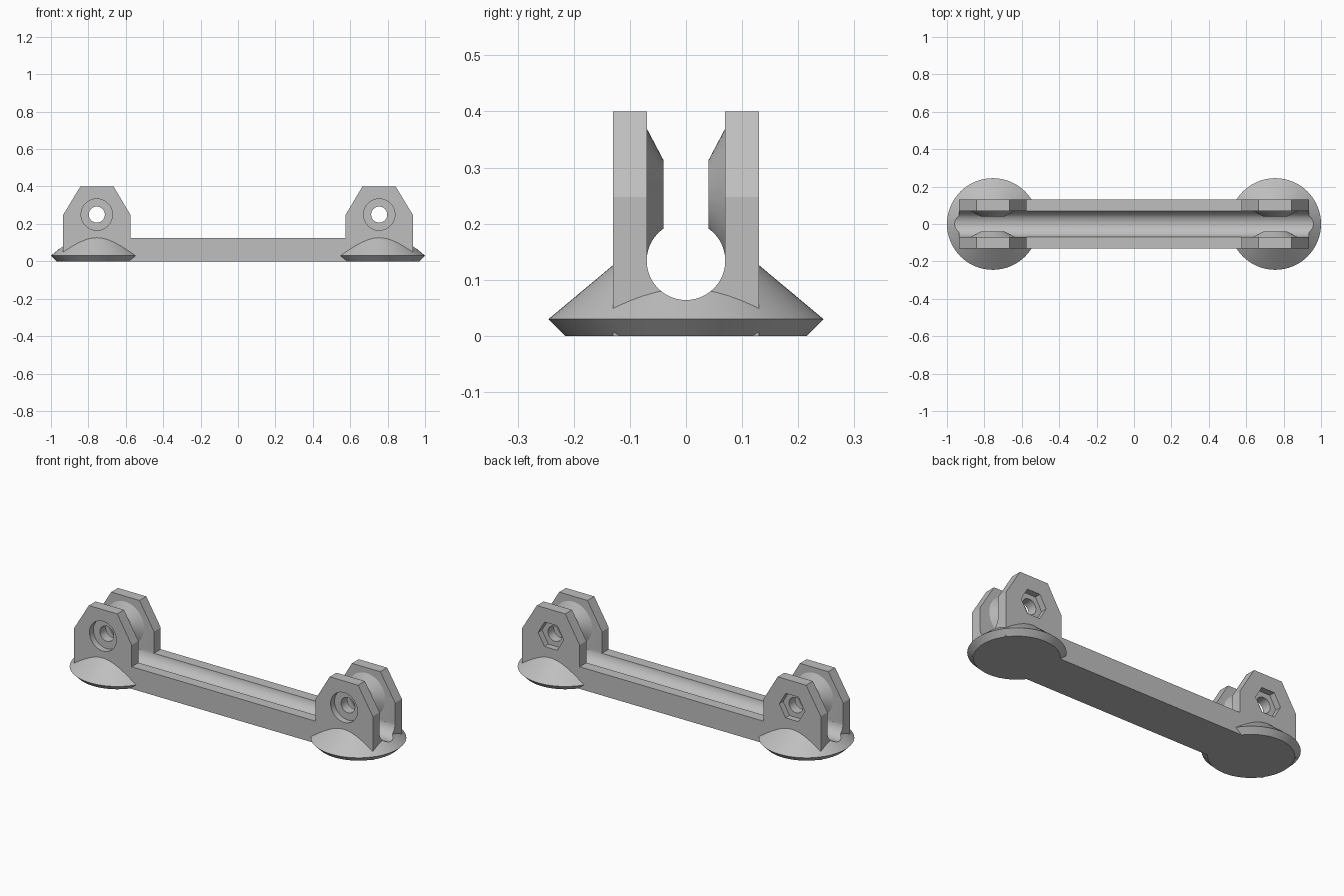
import bpy, bmesh, math
from mathutils import Matrix, Vector

if "Cube" in bpy.data.objects:
    bpy.data.objects.remove(bpy.data.objects["Cube"], do_unlink=True)

grey = bpy.data.materials.new("plain grey")
grey.use_nodes = True
colour = (0.52, 0.52, 0.52, 1)
grey.diffuse_color = colour
grey.node_tree.nodes["Principled BSDF"].inputs["Base Color"].default_value = colour

LUG_X, HOLE_Z = 0.755, 0.25
ALONG_X = Matrix.Rotation(math.pi / 2, 4, 'Y')
ALONG_Y = Matrix.Rotation(-math.pi / 2, 4, 'X')   # local z becomes +y


def make_object(name, bm):
    bmesh.ops.recalc_face_normals(bm, faces=bm.faces)
    mesh = bpy.data.meshes.new(name)
    bm.to_mesh(mesh)
    bm.free()
    mesh.materials.append(grey)
    obj = bpy.data.objects.new(name, mesh)
    bpy.context.collection.objects.link(obj)
    return obj


def lathe(name, profile, place, turn=Matrix(), sides=48):
    """Solid of revolution from (radius, height) pairs."""
    bm = bmesh.new()
    matrix = Matrix.Translation(place) @ turn
    rings = []
    for r, h in profile:
        angles = [2 * math.pi * i / sides for i in range(sides)]
        rings.append([bm.verts.new(matrix @ Vector((r * math.cos(a), r * math.sin(a), h)))
                      for a in angles])
    for low, high in zip(rings, rings[1:]):
        for i in range(sides):
            j = (i + 1) % sides
            bm.faces.new((low[i], low[j], high[j], high[i]))
    bm.faces.new(rings[0][::-1])
    bm.faces.new(rings[-1])
    return make_object(name, bm)


def extrude_y(name, outline, half):
    """Prism from (x, z) points, spanning -half to half in y."""
    bm = bmesh.new()
    face = bm.faces.new([bm.verts.new((x, -half, z)) for x, z in outline])
    moved = bmesh.ops.extrude_face_region(bm, geom=[face])["geom"]
    verts = [v for v in moved if isinstance(v, bmesh.types.BMVert)]
    bmesh.ops.translate(bm, verts=verts, vec=(0, 2 * half, 0))
    return make_object(name, bm)


def combine(target, tool, operation):
    mod = target.modifiers.new("combine", 'BOOLEAN')
    mod.operation, mod.solver, mod.object = operation, 'EXACT', tool
    bpy.context.view_layer.objects.active = target
    bpy.ops.object.modifier_apply(modifier=mod.name)
    bpy.data.objects.remove(tool, do_unlink=True)


# Bar with a raised lug at each end, as one mirrored side outline
right_half = [(0.575, 0.125), (0.575, 0.248), (0.665, 0.4),
              (0.843, 0.4), (0.935, 0.248), (0.935, 0)]
outline = right_half + [(-x, z) for x, z in reversed(right_half)]
bracket = extrude_y("bracket", outline, 0.13)

# Conical feet
for side in (-1, 1):
    foot = lathe("foot", [(0.215, 0), (0.245, 0.03), (0.08, 0.168)],
                 (side * LUG_X, 0, 0), sides=64)
    combine(bracket, foot, 'UNION')

# Open slot between the lugs
slot = extrude_y("slot_cutter", [(-1.2, 0.125), (1.2, 0.125), (1.2, 0.6), (-1.2, 0.6)], 0.0695)
combine(bracket, slot, 'DIFFERENCE')

# Tapered bosses on the inner lug faces
for side in (-1, 1):
    for face in (-1, 1):
        boss = lathe("boss", [(0.12, -0.03), (0.12, 0), (0.063, 0.03)],
                     (side * LUG_X, face * 0.07, HOLE_Z),
                     ALONG_Y if face < 0 else ALONG_Y.inverted())
        combine(bracket, boss, 'UNION')

# Round channel along the whole length
channel = lathe("channel_cutter", [(0.07, -1.2), (0.07, 1.2)], (0, 0, 0.134), ALONG_X)
combine(bracket, channel, 'DIFFERENCE')

# Bolt holes, round head recess in front and six-sided nut recess behind
for side in (-1, 1):
    place = (side * LUG_X, 0, HOLE_Z)
    for name, profile, sides in (
            ("bolt_hole_cutter", [(0.043, -0.3), (0.043, 0.3)], 32),
            ("head_recess_cutter", [(0.084, -0.3), (0.084, -0.095)], 48),
            ("nut_recess_cutter", [(0.08, 0.095), (0.08, 0.3)], 6)):
        combine(bracket, lathe(name, profile, place, ALONG_Y, sides), 'DIFFERENCE')

# Smooth the round surfaces, keep the edges crisp
bpy.ops.object.select_all(action='DESELECT')
bracket.select_set(True)
bpy.context.view_layer.objects.active = bracket
bpy.ops.object.shade_smooth_by_angle(angle=math.radians(20))
